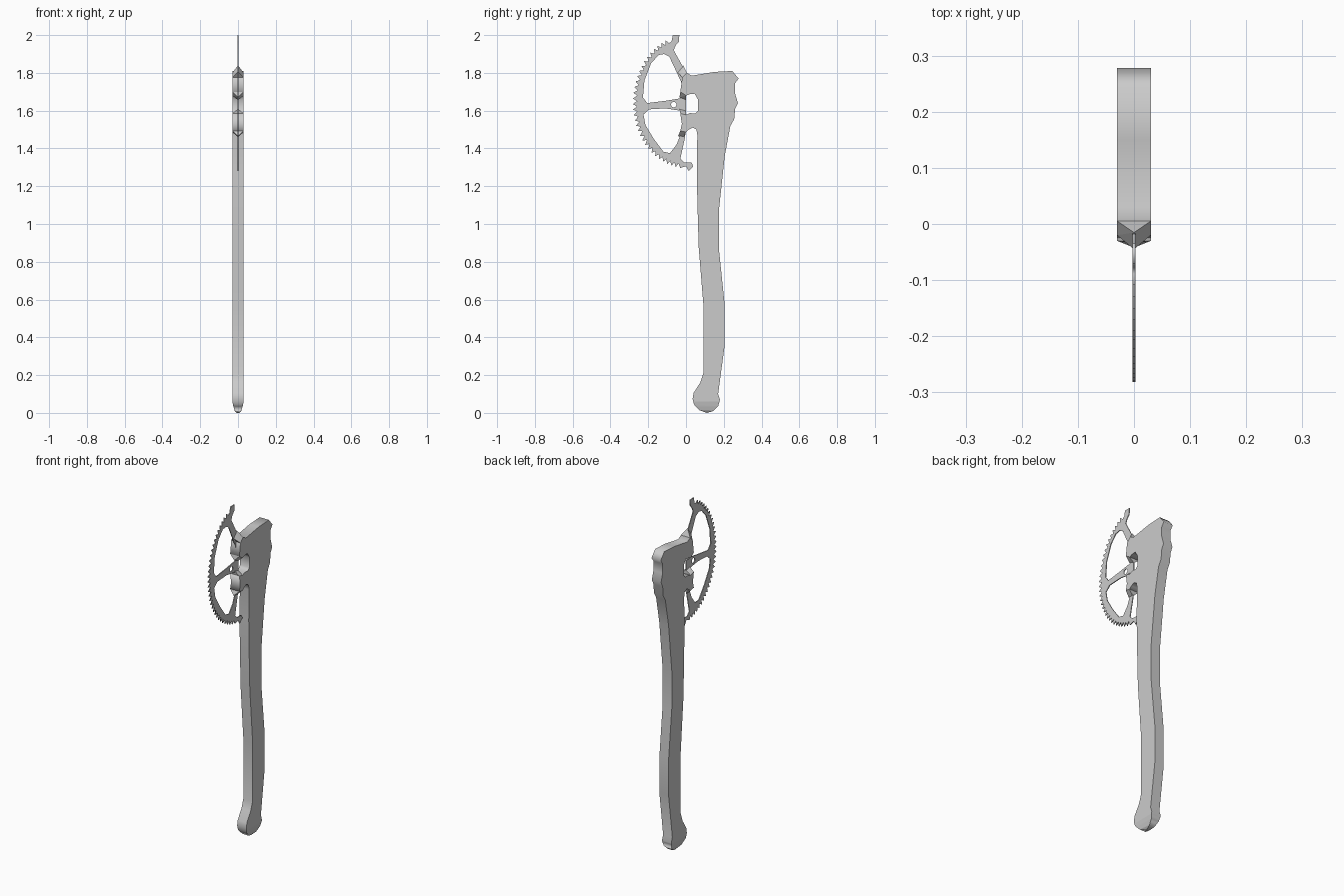
import bpy, bmesh, math
from mathutils import Matrix

if "Cube" in bpy.data.objects:
    bpy.data.objects.remove(bpy.data.objects["Cube"])

# Maps a flat drawing (u, v) to (y, z), with thickness along x
SIDE = Matrix(((0, 0, 1, 0), (1, 0, 0, 0), (0, 1, 0, 0), (0, 0, 0, 1)))
HALF = 0.03


def plate(name, loops, half):
    """Extruded side profile; loops after the first are holes."""
    curve = bpy.data.curves.new(name, 'CURVE')
    curve.dimensions = '2D'
    curve.fill_mode = 'BOTH'
    curve.extrude = half
    for loop in loops:
        s = curve.splines.new('POLY')
        s.points.add(len(loop) - 1)
        for p, (u, v) in zip(s.points, loop):
            p.co = (u, v, 0, 1)
        s.use_cyclic_u = True
    tmp = bpy.data.objects.new(name + "_outline", curve)
    bpy.context.collection.objects.link(tmp)
    bpy.context.view_layer.update()
    mesh = bpy.data.meshes.new_from_object(
        tmp.evaluated_get(bpy.context.evaluated_depsgraph_get()))
    bpy.data.objects.remove(tmp)
    mesh.transform(SIDE)
    bm = bmesh.new()
    bm.from_mesh(mesh)
    bmesh.ops.remove_doubles(bm, verts=bm.verts, dist=1e-5)
    bmesh.ops.recalc_face_normals(bm, faces=bm.faces)
    bm.to_mesh(mesh)
    bm.free()
    ob = bpy.data.objects.new(name, mesh)
    bpy.context.collection.objects.link(ob)
    return ob


def wedge(name, a, b, a2, b2):
    """Prong end tapering from full width (a-b) to a centre ridge (a2-b2)."""
    bm = bmesh.new()
    for y, z in (a, b):
        bm.verts.new((-HALF, y, z))
        bm.verts.new((HALF, y, z))
    for y, z in (a2, b2):
        bm.verts.new((0, y, z))
    bmesh.ops.convex_hull(bm, input=bm.verts)
    bmesh.ops.recalc_face_normals(bm, faces=bm.faces)
    mesh = bpy.data.meshes.new(name)
    bm.to_mesh(mesh)
    bm.free()
    bpy.context.collection.objects.link(bpy.data.objects.new(name, mesh))


# Handle and head in one thick profile
back = [(0.005, 1.80), (0.03, 1.785), (0.15, 1.805), (0.245, 1.81), (0.278, 1.77),
        (0.26, 1.745), (0.26, 1.69), (0.275, 1.64), (0.26, 1.61), (0.255, 1.555),
        (0.235, 1.52), (0.205, 1.36), (0.175, 1.08), (0.175, 0.86), (0.205, 0.57),
        (0.205, 0.36), (0.17, 0.10), (0.18, 0.07), (0.17, 0.035), (0.145, 0.01)]
front = [(0.11, 0), (0.07, 0.015), (0.042, 0.045), (0.035, 0.075), (0.04, 0.105),
         (0.075, 0.16), (0.092, 0.21), (0.093, 0.56), (0.067, 0.88), (0.06, 1.13),
         (0.057, 1.29), (0.06, 1.47), (0.055, 1.50), (0.035, 1.51), (0.015, 1.50)]
prongs = [(0, 1.487), (-0.03, 1.493), (-0.022, 1.53), (-0.03, 1.585), (0, 1.578),
          (0.02, 1.587), (0.05, 1.585), (0.063, 1.60), (0.063, 1.66), (0.045, 1.69),
          (0.02, 1.687), (0, 1.68), (-0.03, 1.70), (-0.02, 1.775)]
handle = plate("handle_and_head", [back + front + prongs], HALF)

# Round the butt of the handle
bm = bmesh.new()
bm.from_mesh(handle.data)
for z in (0.06, 0.035, 0.015):
    bmesh.ops.bisect_plane(bm, geom=bm.verts[:] + bm.edges[:] + bm.faces[:],
                           plane_co=(0, 0, z), plane_no=(0, 0, 1))
for v in bm.verts:
    if v.co.z < 0.06:
        v.co.x *= 0.25 + 0.75 * math.sqrt(max(v.co.z, 0) / 0.06)
bm.to_mesh(handle.data)
bm.free()

# Tapered prong ends that grip the blade
wedge("prong_tip_top", (0.005, 1.80), (-0.02, 1.775), (-0.015, 1.84), (-0.045, 1.805))
wedge("prong_tip_upper", (0, 1.68), (-0.03, 1.70), (0, 1.655), (-0.035, 1.67))
wedge("prong_tip_lower", (0, 1.578), (-0.03, 1.585), (0, 1.60), (-0.035, 1.61))
wedge("prong_tip_bottom", (0, 1.487), (-0.03, 1.493), (-0.012, 1.46), (-0.042, 1.465))

# Toothed rim: saw teeth along an ellipse, top to bottom
rim = []
TEETH = 32
t0, t1 = math.radians(110), math.radians(266)
for i in range(TEETH):
    for frac, cut in ((0.0, 0.022), (0.55, 0.0)):
        t = t0 + (t1 - t0) * (i + frac) / TEETH
        b = 0.36 if math.sin(t) > 0 else 0.345
        rim.append(((0.282 - cut) * math.cos(t), 1.64 + (b - cut) * math.sin(t)))
tail = [(0, 1.305), (0.015, 1.28), (0.038, 1.305), (0.03, 1.325), (-0.01, 1.325),
        (-0.03, 1.345), (-0.005, 1.46), (0, 1.52), (0, 1.78), (-0.015, 1.83),
        (-0.065, 1.92), (-0.055, 1.945), (-0.038, 1.965), (-0.035, 2.0),
        (-0.07, 2.0), (-0.076, 1.968)]

# Windows between the spokes, and the pivot hole
upper = [(-0.115, 1.90), (-0.088, 1.885), (-0.055, 1.815), (-0.025, 1.75), (-0.022, 1.70),
         (-0.03, 1.665), (-0.11, 1.652), (-0.205, 1.64), (-0.228, 1.67), (-0.22, 1.76),
         (-0.185, 1.85), (-0.145, 1.895)]
lower = [(-0.195, 1.607), (-0.11, 1.612), (-0.03, 1.60), (-0.015, 1.57), (-0.015, 1.52),
         (-0.03, 1.47), (-0.05, 1.42), (-0.085, 1.375), (-0.12, 1.383), (-0.17, 1.45),
         (-0.215, 1.525), (-0.225, 1.58)]
hole = [(-0.065 + 0.015 * math.cos(k * math.pi / 5), 1.632 + 0.015 * math.sin(k * math.pi / 5))
        for k in range(10)]
plate("toothed_blade", [rim + tail, upper, lower, hole], 0.0025)
